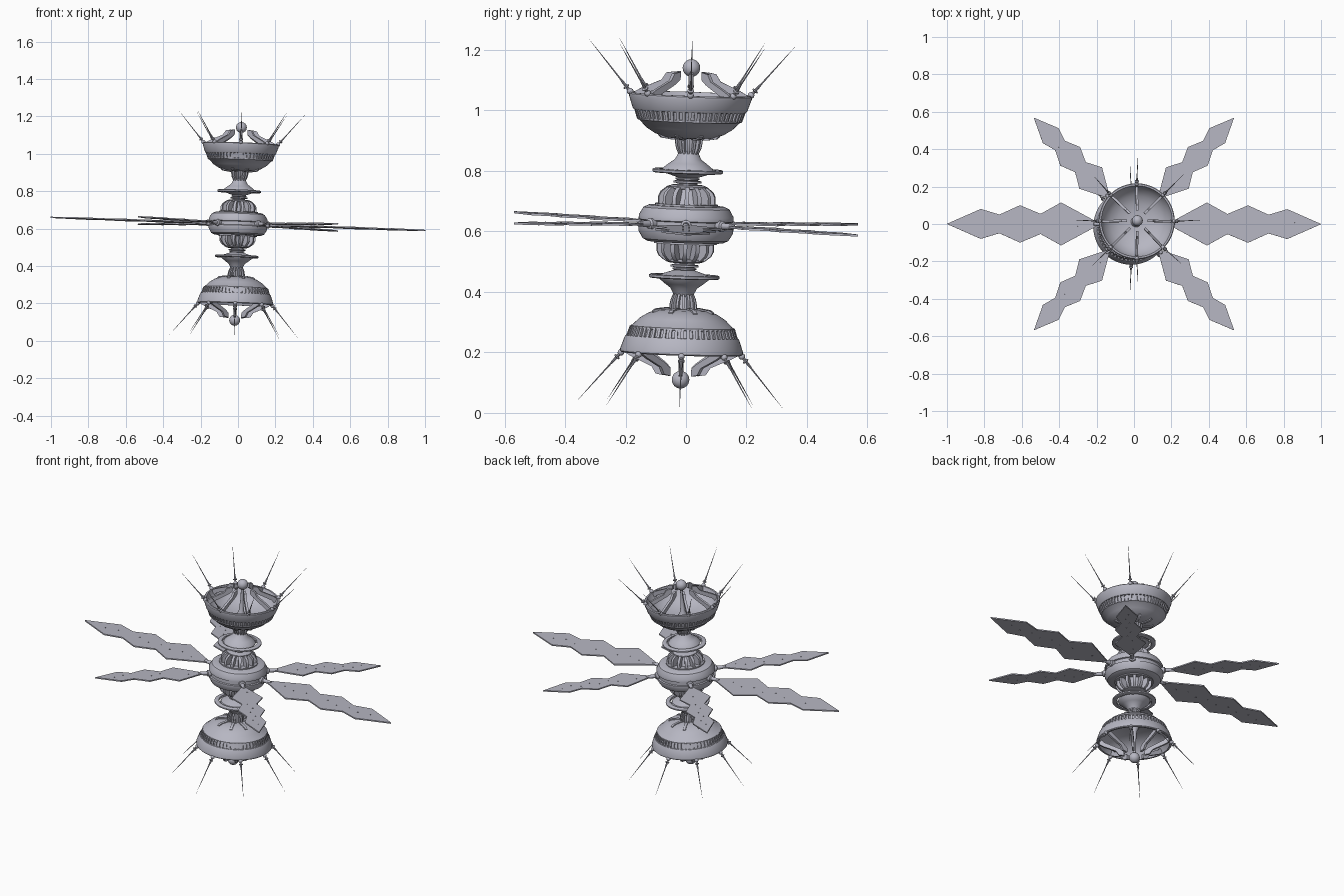
import bpy, bmesh, math
from mathutils import Matrix, Vector

if bpy.data.objects.get("Cube"):
    bpy.data.objects.remove(bpy.data.objects["Cube"])

metal = bpy.data.materials.new("lavender_grey_metal")
COLOUR = (0.47, 0.47, 0.54, 1)
metal.diffuse_color = COLOUR
metal.use_nodes = True
metal.node_tree.nodes["Principled BSDF"].inputs["Base Color"].default_value = COLOUR

# The whole station leans slightly; both halves share one axis
lean = Vector((0, 0, 1)).rotation_difference(Vector((0.035, 0.035, 1))).to_matrix().to_4x4()
BASE = Matrix.Translation((0, 0, 0.625)) @ lean
HALVES = {"upper": BASE, "lower": BASE @ Matrix.Rotation(math.pi, 4, 'X')}


def finish(name, bm, matrix):
    bmesh.ops.remove_doubles(bm, verts=bm.verts, dist=1e-5)
    bmesh.ops.recalc_face_normals(bm, faces=bm.faces)
    mesh = bpy.data.meshes.new(name)
    bm.to_mesh(mesh)
    bm.free()
    mesh.materials.append(metal)
    obj = bpy.data.objects.new(name, mesh)
    bpy.context.collection.objects.link(obj)
    obj.matrix_world = matrix
    bpy.ops.object.select_all(action='DESELECT')
    obj.select_set(True)
    bpy.context.view_layer.objects.active = obj
    bpy.ops.object.shade_smooth_by_angle(angle=math.radians(32))


def lathe(bm, profile, steps=48, matrix=Matrix()):
    """Spin (radius, height) points round z."""
    part = bmesh.new()
    verts = [part.verts.new((r, 0, h)) for r, h in profile]
    edges = [part.edges.new(pair) for pair in zip(verts, verts[1:])]
    bmesh.ops.spin(part, geom=verts + edges, axis=(0, 0, 1), cent=(0, 0, 0),
                   angle=math.tau, steps=steps)
    bmesh.ops.remove_doubles(part, verts=part.verts, dist=1e-5)
    part.transform(matrix)
    temp = bpy.data.meshes.new("temp")
    part.to_mesh(temp)
    part.free()
    bm.from_mesh(temp)
    bpy.data.meshes.remove(temp)


def turn(i, count, offset=0.0):
    return Matrix.Rotation(math.tau * (i + offset) / count, 4, 'Z')


def slab(bm, points, matrix):
    """Prism between two matching outlines."""
    a, b = [[bm.verts.new(matrix @ Vector(p)) for p in side] for side in points]
    bm.faces.new(a)
    bm.faces.new(b)
    for i in range(len(a)):
        j = (i + 1) % len(a)
        bm.faces.new((a[i], a[j], b[j], b[i]))


def blades(bm, outline, width, count, offset=0.0):
    """Radial blades from a (radius, height) outline."""
    sides = [[(r, s * width / 2, h) for r, h in outline] for s in (-1, 1)]
    for i in range(count):
        slab(bm, sides, turn(i, count, offset))


# Central hub
bm = bmesh.new()
lathe(bm, [(0, -.06), (.125, -.06), (.142, -.052), (.157, -.026), (.157, -.012), (.15, -.009),
           (.15, .009), (.157, .012), (.157, .026), (.142, .052), (.125, .06), (0, .06)], 64)
finish("central_hub", bm, BASE)

# Everything that repeats on both halves
for half, M in HALVES.items():
    bm = bmesh.new()
    lathe(bm, [(.104, .055), (.104, .066), (.07, .066), (.062, .085), (.052, .115), (.065, .117),
               (.065, .124), (.05, .129), (.033, .13)])
    finish(half + "_cage_core", bm, M)

    bm = bmesh.new()
    blades(bm, [(.055, .06), (.096, .06), (.096, .09), (.088, .106), (.068, .122), (.05, .122)],
           .014, 14)
    finish(half + "_cage_ribs", bm, M)

    bm = bmesh.new()
    lathe(bm, [(.033, .125), (.033, .134), (.046, .136), (.046, .142), (.033, .144), (.04, .147),
               (.04, .151), (.033, .153), (.06, .162), (.082, .17), (.086, .176), (.082, .184),
               (.062, .2), (.044, .213), (.034, .232), (.028, .24)])
    finish(half + "_saucer_and_neck", bm, M)

    bm = bmesh.new()
    lathe(bm, [(.094, .168), (.112, .168), (.117, .171), (.117, .178), (.112, .181),
               (.094, .181), (.094, .168)])
    blades(bm, [(.08, .171), (.1, .171), (.1, .178), (.08, .178)], .012, 4, .5)
    finish(half + "_saucer_ring", bm, M)

    bm = bmesh.new()
    lathe(bm, [(.026, .228), (.032, .25), (.038, .29)], 32)
    blades(bm, [(.02, .23), (.033, .23), (.042, .25), (.046, .27), (.046, .292), (.02, .292)],
           .008, 14)
    finish(half + "_ribbed_neck", bm, M)

    # Open bowl with a recessed band
    bm = bmesh.new()
    lathe(bm, [(0, .282), (.05, .282), (.085, .286), (.115, .298), (.142, .315), (.166, .339),
               (.172, .341), (.172, .347), (.169, .348), (.177, .373), (.186, .374), (.19, .38),
               (.203, .418), (.203, .426), (.199, .43), (.19, .43), (.186, .418), (.17, .388),
               (.14, .36), (.1, .341), (.05, .332), (0, .33)], 64)
    finish(half + "_bowl", bm, M)

    bm = bmesh.new()
    blades(bm, [(.16, .343), (.174, .343), (.185, .376), (.165, .376)], .01, 56)
    finish(half + "_bowl_band_ribs", bm, M)

    bm = bmesh.new()
    blades(bm, [(.04, .28), (.06, .278), (.098, .284), (.108, .292), (.108, .3), (.04, .3)],
           .014, 8, .5)
    finish(half + "_bowl_fins", bm, M)

    # Bent arms leaning inward over the bowl
    bm = bmesh.new()
    blades(bm, [(.188, .412), (.186, .432), (.165, .444), (.098, .474), (.083, .498),
                (.055, .503), (.055, .478), (.075, .463), (.09, .455), (.16, .42), (.175, .405)],
           .013, 8)
    finish(half + "_bowl_arms", bm, M)

    # Core ball on a tapered stem
    bm = bmesh.new()
    lathe(bm, [(.03, .328), (.014, .36), (.008, .43), (.008, .5)], 20)
    bmesh.ops.create_uvsphere(bm, u_segments=28, v_segments=16, radius=.029,
                              matrix=Matrix.Translation((0, 0, .516)))
    finish(half + "_core_ball", bm, M)

    # Needle antennas round the rim
    bm = bmesh.new()
    foot, tip = Vector((.2, 0, .432)), Vector((.346, 0, .605))
    aim = (tip - foot).to_track_quat('Z', 'Y').to_matrix().to_4x4()
    length = (tip - foot).length
    for i in range(8):
        place = turn(i, 8) @ Matrix.Translation(foot) @ aim
        bmesh.ops.create_uvsphere(bm, u_segments=14, v_segments=8, radius=.011, matrix=place)
        lathe(bm, [(0, 0), (.006, .005), (.005, .016), (.011, .018), (.011, .022), (.005, .024),
                   (.004, .045), (.0028, .05), (.0018, length * .6), (0, length)], 10, place)
    finish(half + "_antennas", bm, M)

# Six jagged panel wings: two long on x, four shorter on the diagonals
HALF_OUTLINE = [(0, .012), (.19, .115), (.3, .054), (.41, .1), (.52, .05), (.62, .08)]
TIP = (.802, 0)
diagonal = math.radians(46.7)
wings = {"left": (0, 1), "right": (math.pi, 1),
         "back_left": (diagonal, .725), "back_right": (math.pi - diagonal, .725),
         "front_right": (math.pi + diagonal, .725), "front_left": (-diagonal, .725)}
outline = HALF_OUTLINE + [TIP] + [(x, -y) for x, y in reversed(HALF_OUTLINE)]
for name, (angle, size) in wings.items():
    spin = Matrix.Rotation(angle, 4, 'Z')
    bm = bmesh.new()
    slab(bm, [[(.2 + x * size, y * size, h) for x, y in outline] for h in (-.0035, .0035)], spin)
    # Tiny studs along the middle
    for k in range(9):
        spot = Matrix.Translation((.2 + (.1 + k * .07) * size, .01 * (-1) ** k, 0))
        bmesh.ops.create_cone(bm, cap_ends=True, segments=6, radius1=.003, radius2=.003,
                              depth=.011, matrix=spin @ spot)
    finish(name + "_wing", bm, BASE)

    # Hinge joining wing to hub
    bm = bmesh.new()
    out = spin @ Matrix.Rotation(math.pi / 2, 4, 'Y')
    lathe(bm, [(0, .14), (.018, .14), (.018, .166), (.011, .17), (.009, .215), (0, .22)], 16, out)
    finish(name + "_wing_hinge", bm, BASE)
